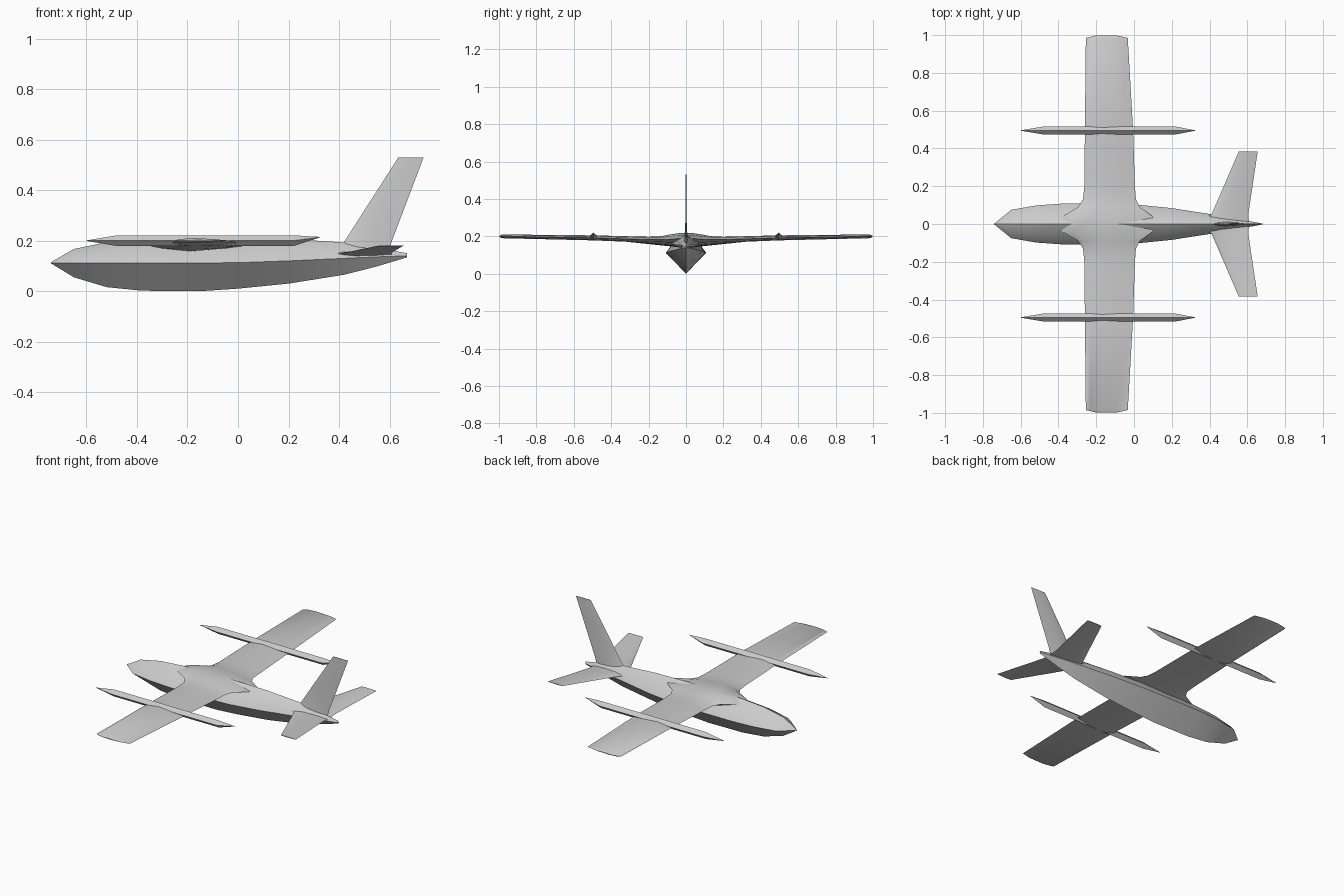
import bpy, bmesh, math
from mathutils import Vector

cube = bpy.data.objects.get("Cube")
if cube:
    bpy.data.objects.remove(cube, do_unlink=True)

paint = bpy.data.materials.new("light_grey")
paint.use_nodes = True
grey = (0.6, 0.6, 0.6, 1)
paint.diffuse_color = grey
paint.node_tree.nodes["Principled BSDF"].inputs["Base Color"].default_value = grey


def loft(name, rings, angle=35):
    """Skin a row of equal-length point rings and cap both ends."""
    bm = bmesh.new()
    rows = [[bm.verts.new(p) for p in ring] for ring in rings]
    count = len(rows[0])
    for a, b in zip(rows, rows[1:]):
        for i in range(count):
            j = (i + 1) % count
            bm.faces.new((a[i], a[j], b[j], b[i]))
    bm.faces.new(rows[0])
    bm.faces.new(rows[-1])
    bmesh.ops.recalc_face_normals(bm, faces=bm.faces)
    mesh = bpy.data.meshes.new(name)
    bm.to_mesh(mesh)
    bm.free()
    mesh.materials.append(paint)
    obj = bpy.data.objects.new(name, mesh)
    bpy.context.collection.objects.link(obj)
    bpy.ops.object.select_all(action="DESELECT")
    obj.select_set(True)
    bpy.context.view_layer.objects.active = obj
    bpy.ops.object.shade_smooth_by_angle(angle=math.radians(angle))
    return obj


def airfoil(front, back, thick):
    """Closed section as (chord position, offset) pairs."""
    upper = [(0, 0), (.1, .6), (.35, 1), (.7, .65), (1, 0)]
    lower = [(t, -h) for t, h in reversed(upper[1:-1])]
    return [(front + t * (back - front), h * thick / 2) for t, h in upper + lower]


def hull_ring(x, half, keel, chine, ridge):
    shoulder = chine + (ridge - chine) * .6
    return [Vector(p) for p in (
        (x, 0, keel), (x, half, chine), (x, half * .6, shoulder),
        (x, 0, ridge), (x, -half * .6, shoulder), (x, -half, chine))]


# Fuselage: x, half width, keel, chine, ridge
hull = [
    (-.74, .002, .11, .112, .115), (-.65, .075, .055, .112, .167),
    (-.52, .098, .016, .112, .194), (-.38, .108, .002, .112, .205),
    (-.15, .108, 0, .112, .21), (0, .104, .01, .113, .21),
    (.2, .084, .03, .12, .207), (.42, .05, .065, .13, .193),
    (.55, .027, .098, .136, .173), (.67, .004, .134, .14, .15)]
loft("fuselage", [hull_ring(*row) for row in hull])

# Wing with root fairing: y, leading edge, trailing edge, height, thickness
half_wing = [
    (.04, -.38, .1, .188, .058), (.09, -.295, .03, .184, .05),
    (.13, -.27, .01, .182, .038), (.2, -.263, .005, .182, .031),
    (.5, -.26, -.005, .192, .027), (.985, -.255, -.033, .2, .02),
    (.998, -.2, -.09, .2, .004)]
stations = [(-y, *rest) for y, *rest in reversed(half_wing)] + half_wing
loft("wing", [[(x, y, z + h) for x, h in airfoil(a, b, t)]
              for y, a, b, z, t in stations])

# Slim pods through each wing: x, height, radius
pod = [(-.6, .2, .001), (-.48, .2, .021), (.22, .2, .021), (.325, .214, .001)]
for side, label in ((1, "left"), (-1, "right")):
    loft(label + "_wing_pod",
         [[(x, side * .495 + r, z), (x, side * .495, z + r),
           (x, side * .495 - r, z), (x, side * .495, z - r)] for x, z, r in pod])

# Tailplanes: y, leading edge, trailing edge, height, thickness
tail = [(0, .31, .61, .145, .03), (.05, .41, .605, .15, .014), (.385, .555, .655, .18, .004)]
for side, label in ((1, "left"), (-1, "right")):
    loft(label + "_tailplane",
         [[(x, side * y, z + h) for x, h in airfoil(a, b, t)]
          for y, a, b, z, t in tail])

# Fin: height, leading edge, trailing edge, thickness
fin = [(.145, .385, .595, .03), (.195, .42, .608, .016), (.29, .481, .644, .006), (.53, .635, .735, .003)]
loft("tail_fin", [[(x, h, z) for x, h in airfoil(a, b, t)] for z, a, b, t in fin])
